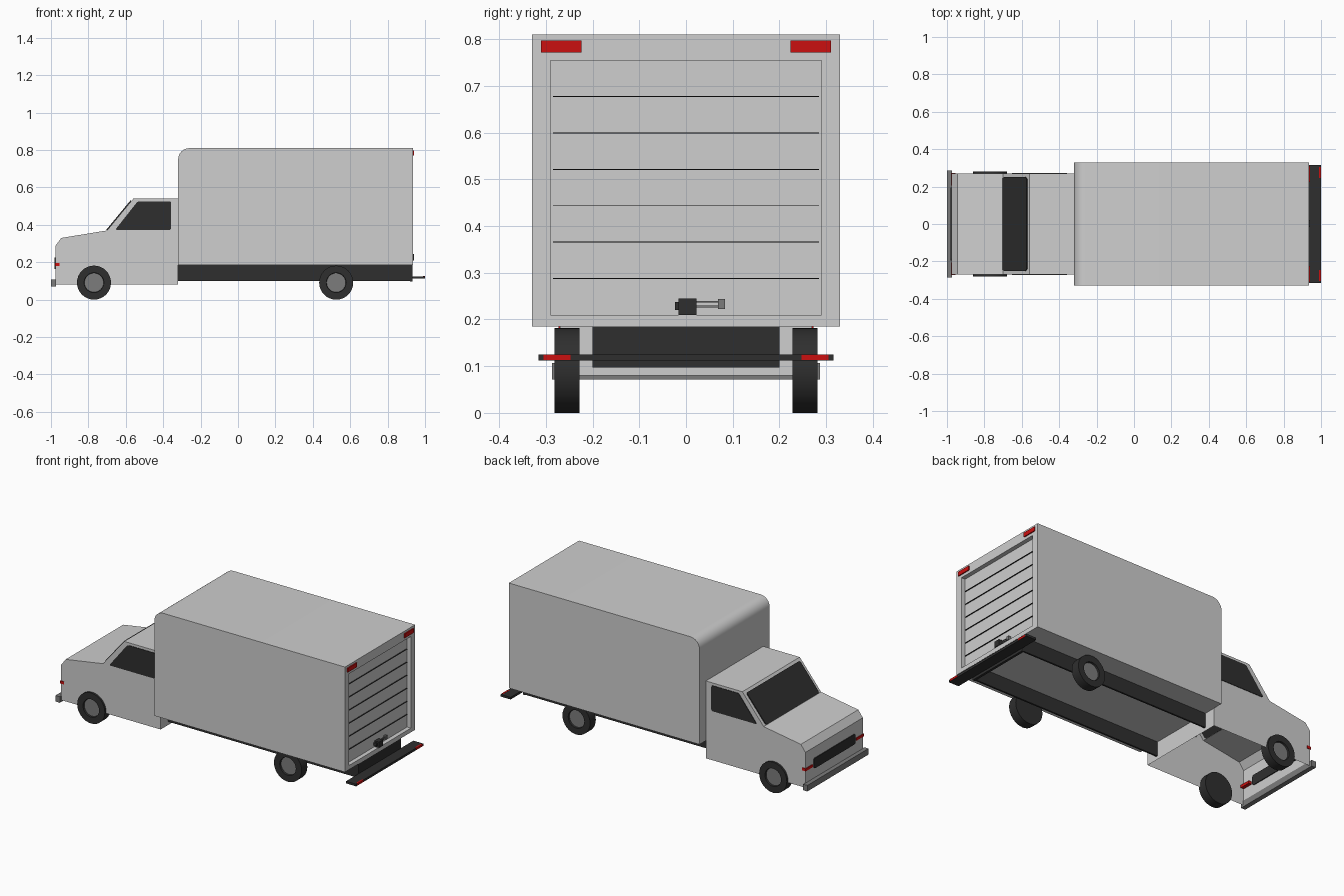
import bpy, bmesh, math
from mathutils import Matrix, Vector

old = bpy.data.objects.get("Cube")
if old:
    bpy.data.objects.remove(old, do_unlink=True)


def material(name, *rgb):
    m = bpy.data.materials.new(name)
    m.use_nodes = True
    m.diffuse_color = (*rgb, 1)
    m.node_tree.nodes["Principled BSDF"].inputs["Base Color"].default_value = (*rgb, 1)
    return m


WHITE = material("body white", 0.62, 0.62, 0.62)
DARK = material("dark trim", 0.028, 0.028, 0.028)
GREY = material("metal grey", 0.2, 0.2, 0.2)
RED = material("lamp red", 0.6, 0.005, 0.005)


def finish(name, bm, *mats):
    me = bpy.data.meshes.new(name)
    bm.to_mesh(me)
    bm.free()
    for m in mats:
        me.materials.append(m)
    ob = bpy.data.objects.new(name, me)
    bpy.context.collection.objects.link(ob)
    return ob


def smooth(ob):
    bpy.ops.object.select_all(action="DESELECT")
    ob.select_set(True)
    bpy.context.view_layer.objects.active = ob
    bpy.ops.object.shade_smooth_by_angle(angle=math.radians(35))


def prism(pts, y0, y1, rounding=0):
    """Extrude an x-z outline along y, optionally rounding its corners."""
    bm = bmesh.new()
    face = bm.faces.new([bm.verts.new((x, y0, z)) for x, z in pts])
    ext = bmesh.ops.extrude_face_region(bm, geom=[face])["geom"]
    for v in ext:
        if isinstance(v, bmesh.types.BMVert):
            v.co.y = y1
    if rounding:
        side = [e for e in bm.edges if abs(e.verts[0].co.y - e.verts[1].co.y) > 1e-5]
        bmesh.ops.bevel(bm, geom=side, offset=rounding, segments=3, profile=0.5, affect="EDGES")
    bmesh.ops.recalc_face_normals(bm, faces=bm.faces)
    return bm


def rect(x0, x1, z0, z1):
    return [(x0, z0), (x1, z0), (x1, z1), (x0, z1)]


def block(name, xs, ys, zs, mat):
    return finish(name, prism(rect(*xs, *zs), *ys), mat)


def front_plate(name, foot, up, width, height, depth, mat):
    """Rounded plate on a forward-facing panel, rising from foot along up."""
    t = Vector(up).normalized()
    n = Vector((-t.z, 0, t.x))
    ob = finish(name, prism(rect(-width, width, 0, height), -depth, depth, 0.012), mat)
    rot = Matrix(((0, 1, 0), n, t)).transposed().to_4x4()
    ob.matrix_world = Matrix.Translation(foot) @ rot


# Cab shell, open underneath
cab = prism([(-0.975, 0.08), (-0.975, 0.29), (-0.945, 0.33), (-0.70, 0.37),
             (-0.56, 0.54), (-0.32, 0.54), (-0.32, 0.08)], -0.27, 0.27)
under = [f for f in cab.faces if f.normal.z < -0.9]
bmesh.ops.delete(cab, geom=under, context="FACES_ONLY")
finish("cab", cab, WHITE)

# Cab glass and grille
front_plate("windshield", (-0.70, 0, 0.371), (0.14, 0, 0.17), 0.25, 0.203, 0.005, DARK)
front_plate("grille", (-0.975, 0, 0.165), (0, 0, 1), 0.195, 0.06, 0.005, DARK)
window = [(-0.657, 0.373), (-0.537, 0.525), (-0.357, 0.525), (-0.357, 0.373)]

# Cargo box with rounded front roof edge
R = 0.06
outline = [(-0.32, 0.185)]
for i in range(9):
    a = math.pi / 2 * i / 8
    outline.append((-0.32 + R - R * math.cos(a), 0.81 - R + R * math.sin(a)))
outline += [(0.935, 0.81), (0.935, 0.185)]
box = prism(outline, -0.33, 0.33)

# Recessed rear door opening
rear = next(f for f in box.faces if f.normal.x > 0.99)
bmesh.ops.inset_individual(box, faces=[rear], thickness=0.04)
for v in rear.verts:
    v.co.y = math.copysign(0.29, v.co.y)
    v.co.z = 0.755 if v.co.z > 0.5 else 0.21
bmesh.ops.inset_individual(box, faces=[rear], thickness=0, depth=-0.025)
smooth(finish("cargo_box", box, WHITE))

# Roller door seams
for i in range(1, 7):
    z = 0.21 + 0.545 * i / 7
    block(f"door_seam_{i}", (0.908, 0.916), (-0.285, 0.285), (z - 0.001, z + 0.001), DARK)

# Door latch
block("latch_body", (0.908, 0.94), (-0.016, 0.022), (0.21, 0.245), DARK)
block("latch_tab", (0.908, 0.93), (-0.024, -0.016), (0.22, 0.237), DARK)
for z in (0.228, 0.238):
    block("latch_bar", (0.918, 0.922), (0.022, 0.082), (z - 0.002, z + 0.002), GREY)
block("latch_end", (0.908, 0.926), (0.068, 0.083), (0.223, 0.244), GREY)

# Chassis cross panel, bumpers and rear step
block("chassis_rear", (0.92, 0.934), (-0.2, 0.2), (0.097, 0.185), DARK)
block("front_bumper", (-1.0, -0.972), (-0.287, 0.287), (0.071, 0.107), GREY)
block("rear_step", (0.933, 0.999), (-0.316, 0.316), (0.112, 0.125), DARK)


def wheel(name, x, s):
    bm = bmesh.new()
    bmesh.ops.create_cone(bm, cap_ends=True, segments=32, radius1=0.091,
                          radius2=0.091, depth=0.054)
    cap = next(f for f in bm.faces if f.normal.z > 0.9)
    bmesh.ops.inset_region(bm, faces=[cap], thickness=0.038)
    bmesh.ops.inset_individual(bm, faces=[cap], thickness=0.002, depth=-0.01)
    cap.material_index = 1
    ob = finish(name, bm, DARK, GREY)
    smooth(ob)
    ob.location = (x, s * 0.255, 0.091)
    ob.rotation_euler.x = -s * math.pi / 2


# Parts repeated on both sides
for s, side in ((-1, "near"), (1, "far")):
    finish(f"side_window_{side}", prism(window, s * 0.268, s * 0.273, 0.01), DARK)
    wheel(f"front_wheel_{side}", -0.77, s)
    wheel(f"rear_wheel_{side}", 0.525, s)
    block(f"chassis_rail_{side}", (-0.322, 0.934), (s * 0.19, s * 0.2), (0.1, 0.186), DARK)
    block(f"front_lamp_{side}", (-0.979, -0.955), (s * 0.205, s * 0.273), (0.179, 0.195), RED)
    block(f"roof_lamp_{side}", (0.93, 0.941), (s * 0.224, s * 0.31), (0.772, 0.797), RED)
    block(f"step_lamp_{side}", (0.99, 1.0), (s * 0.247, s * 0.305), (0.113, 0.1255), RED)
